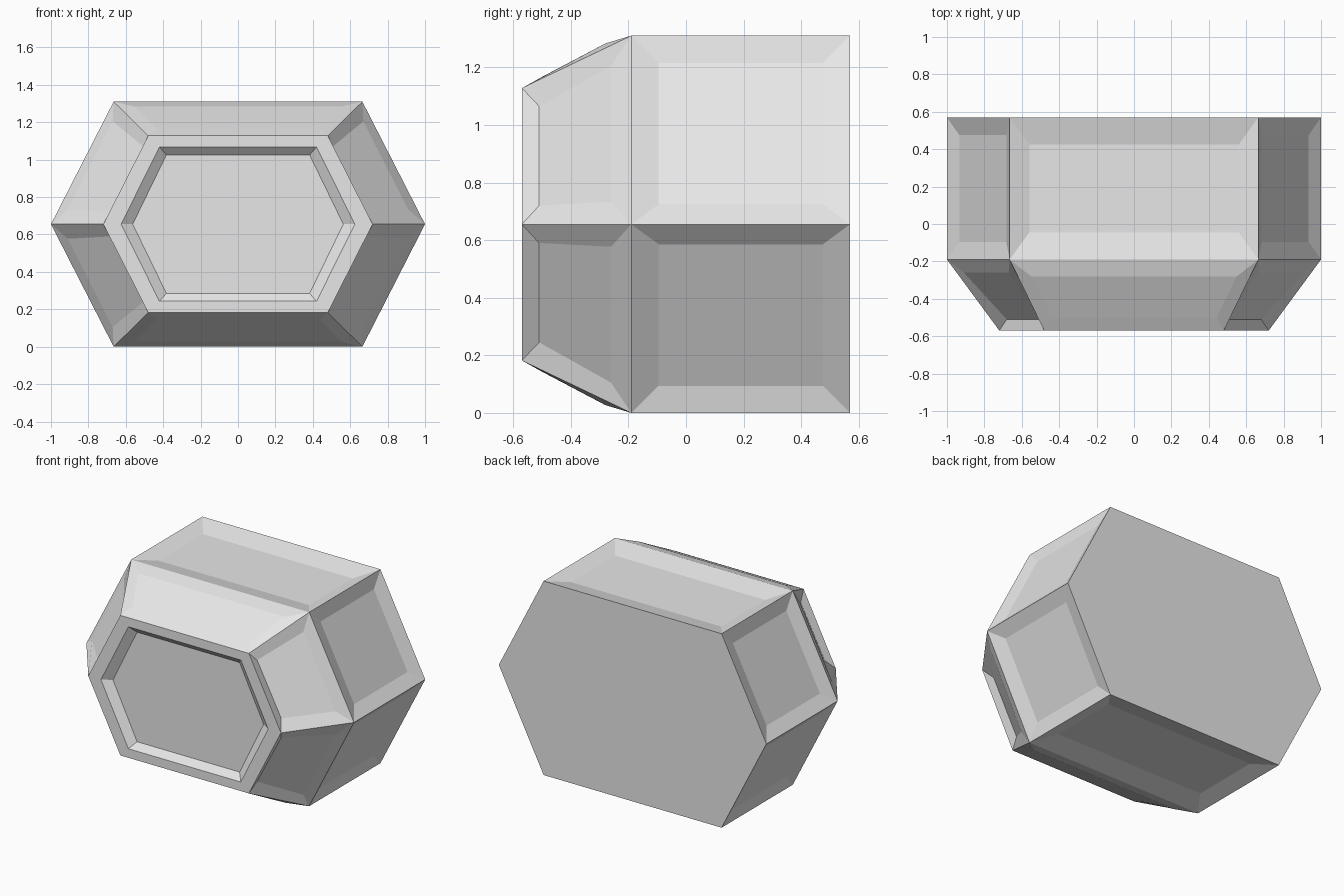
import bpy, bmesh
from mathutils import Vector

if "Cube" in bpy.data.objects:
    bpy.data.objects.remove(bpy.data.objects["Cube"])

CZ = 0.655                      # height of the middle line
BACK, MID, FRONT = 0.57, -0.19, -0.57

bm = bmesh.new()


def face(points):
    bm.faces.new([bm.verts.new(p) for p in points])


def panel(outer, inner):
    """Framed panel: sloping border strips around an inner face."""
    n = len(outer)
    for i in range(n):
        j = (i + 1) % n
        face([outer[i], outer[j], inner[j], inner[i]])
    face(inner)


def hexagon(tip, half, height, y):
    """Six-sided outline across the x-z plane."""
    shape = [(tip, 0), (half, height), (-half, height),
             (-tip, 0), (-half, -height), (half, -height)]
    return [Vector((x, y, CZ + z)) for x, z in shape]


def sunk(outer, along, across, depth):
    """Inset a rectangle by two margins and push it inward."""
    a, b, c, d = outer
    u, v = (b - a).normalized(), (d - a).normalized()
    n = u.cross(v)
    if n.dot(Vector((0, 0, CZ)) - Vector((a.x + c.x, 0, a.z + c.z)) / 2) < 0:
        n = -n
    u, v, n = u * along, v * across, n * depth
    return [a + u + v + n, b - u + v + n, c - u - v + n, d + u - v + n]


back = hexagon(1.0, 0.665, 0.655, BACK)
mid = hexagon(1.0, 0.665, 0.655, MID)
rim = hexagon(0.72, 0.48, 0.473, FRONT)

# Flat back
face(back)

# Straight sides with sunken panels
for i in range(6):
    j = (i + 1) % 6
    outer = [mid[i], mid[j], back[j], back[i]]
    flat = i in (1, 4)          # wide top and bottom panels
    panel(outer, sunk(outer, 0.105 if flat else 0.092,
                      0.145 if flat else 0.095,
                      0.035 if flat else 0.027))

# Tapered front panels, mirrored left/right and up/down
for sz in (1, -1):
    def place(points, sx=1):
        return [Vector((sx * x, y, CZ + sz * z)) for x, y, z in points]
    for sx in (1, -1):
        panel(place([(1, MID, 0), (0.665, MID, 0.655),
                     (0.48, FRONT, 0.473), (0.72, FRONT, 0)], sx),
              place([(0.91, -0.26, 0.078), (0.67, -0.26, 0.55),
                     (0.50, -0.51, 0.41), (0.68, -0.51, 0.065)], sx))
    panel(place([(0.665, MID, 0.655), (-0.665, MID, 0.655),
                 (-0.48, FRONT, 0.473), (0.48, FRONT, 0.473)]),
          place([(0.55, -0.28, 0.628), (-0.55, -0.28, 0.628),
                 (-0.44, -0.50, 0.512), (0.44, -0.50, 0.512)]))

# Front rim and recessed front face
lip = hexagon(0.625, 0.42, 0.412, FRONT)
floor = hexagon(0.563, 0.383, 0.37, FRONT + 0.04)
for i in range(6):
    j = (i + 1) % 6
    face([rim[i], rim[j], lip[j], lip[i]])
panel(lip, floor)

bmesh.ops.remove_doubles(bm, verts=bm.verts, dist=0.0005)
bmesh.ops.recalc_face_normals(bm, faces=bm.faces)

mesh = bpy.data.meshes.new("hexagonal_block")
bm.to_mesh(mesh)
bm.free()
grey = bpy.data.materials.new("light grey")
grey.diffuse_color = (0.8, 0.8, 0.8, 1)
grey.use_nodes = True
grey.node_tree.nodes["Principled BSDF"].inputs["Base Color"].default_value = grey.diffuse_color
mesh.materials.append(grey)
block = bpy.data.objects.new("hexagonal_block", mesh)
bpy.context.collection.objects.link(block)
